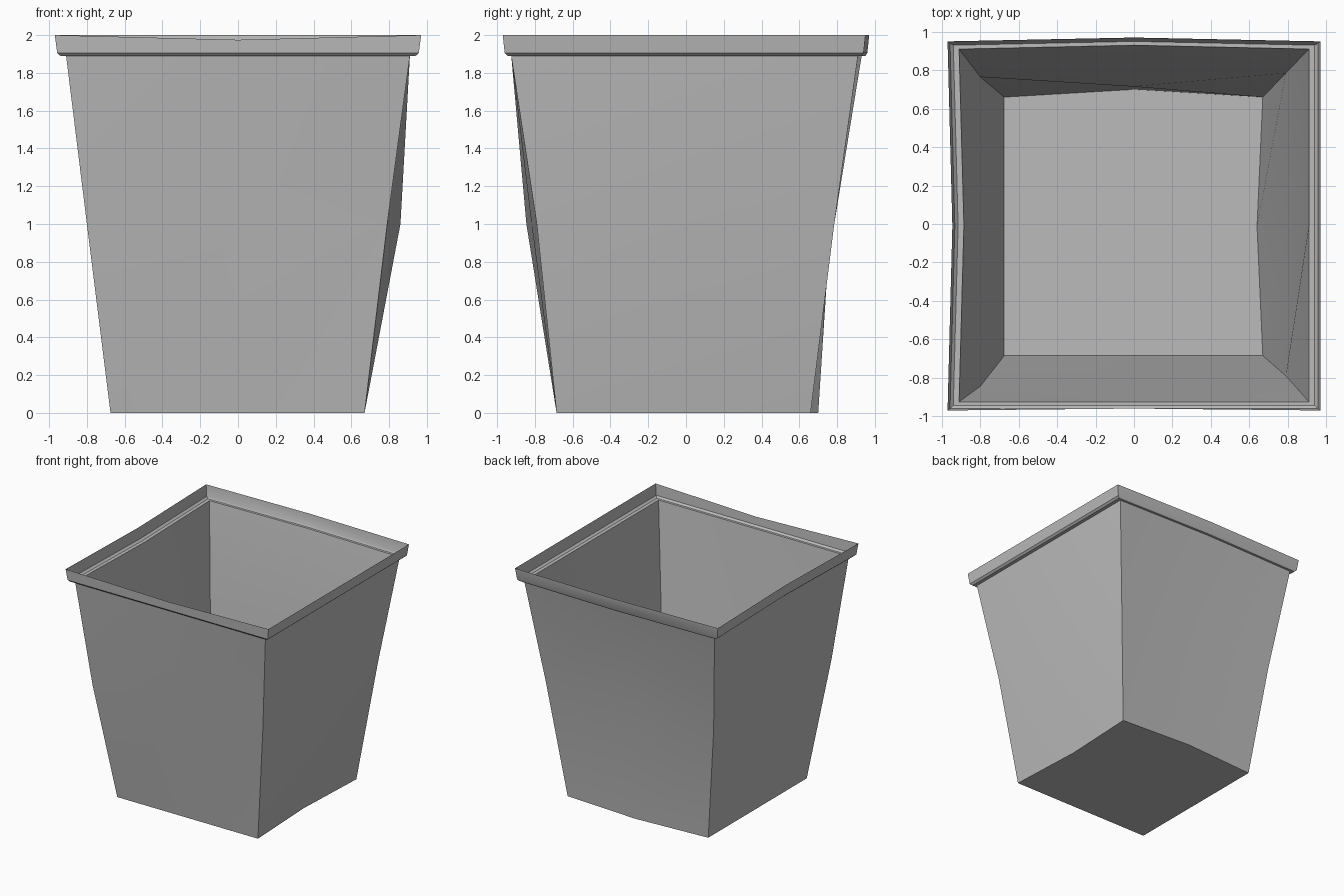
import bpy, bmesh

cube = bpy.data.objects.get("Cube")
if cube:
    bpy.data.objects.remove(cube)

grey = bpy.data.materials.new("plain_grey")
grey.use_nodes = True
COLOUR = (0.5, 0.5, 0.5, 1)
grey.diffuse_color = COLOUR
grey.node_tree.nodes["Principled BSDF"].inputs["Base Color"].default_value = COLOUR


def ring(bm, z, corners, bulge, dip=0):
    """Square loop with a midpoint on each side; bulge = right, back, left, front."""
    out = [(1, 0), (0, 1), (-1, 0), (0, -1)]
    verts = []
    for i, (x, y) in enumerate(corners):
        nx, ny = corners[(i + 1) % 4]
        dx, dy = out[i]
        verts.append(bm.verts.new((x, y, z)))
        mid_z = z - (dip if i == 3 else 0)
        verts.append(bm.verts.new(((x + nx) / 2 + dx * bulge[i],
                                   (y + ny) / 2 + dy * bulge[i], mid_z)))
    return verts


def box(x0, x1, y0, y1):
    return [(x1, y0), (x1, y1), (x0, y1), (x0, y0)]


def bridge(bm, a, b):
    for i in range(8):
        j = (i + 1) % 8
        bm.faces.new((a[i], a[j], b[j], b[i]))


def build(name, make, angle=0.5):
    bm = bmesh.new()
    make(bm)
    mesh = bpy.data.meshes.new(name)
    bm.to_mesh(mesh)
    bm.free()
    mesh.materials.append(grey)
    obj = bpy.data.objects.new(name, mesh)
    bpy.context.collection.objects.link(obj)
    bpy.ops.object.select_all(action='DESELECT')
    obj.select_set(True)
    bpy.context.view_layer.objects.active = obj
    bpy.ops.object.shade_smooth_by_angle(angle=angle)


TOP = box(-0.91, 0.91, -0.925, 0.91)
TOP_BULGE = (0, 0.02, -0.025, 0)


# Thin, slightly warped tapering walls with a closed floor
def body(bm):
    base = ring(bm, 0, box(-0.675, 0.67, -0.685, 0.66), (-0.03, 0.04, 0, 0))
    waist = ring(bm, 1, [(0.79, -0.79), (0.79, 0.785), (-0.8, 0.765), (-0.8, -0.845)],
                 (0.07, -0.06, -0.01, 0))
    top = ring(bm, 1.89, TOP, TOP_BULGE)
    bm.faces.new(base[::-1])
    bridge(bm, base, waist)
    bridge(bm, waist, top)


# Ledge, small bevel and flared lip
def rim(bm):
    inner = ring(bm, 1.89, TOP, TOP_BULGE)
    ledge = ring(bm, 1.89, box(-0.94, 0.94, -0.945, 0.93), TOP_BULGE)
    lower = ring(bm, 1.905, box(-0.957, 0.957, -0.96, 0.94), TOP_BULGE)
    upper = ring(bm, 2, box(-0.97, 0.97, -0.97, 0.95), (0, 0.02, -0.025, -0.01), 0.025)
    for a, b in ((inner, ledge), (ledge, lower), (lower, upper)):
        bridge(bm, a, b)


build("planter_body", body)
build("planter_rim", rim)
